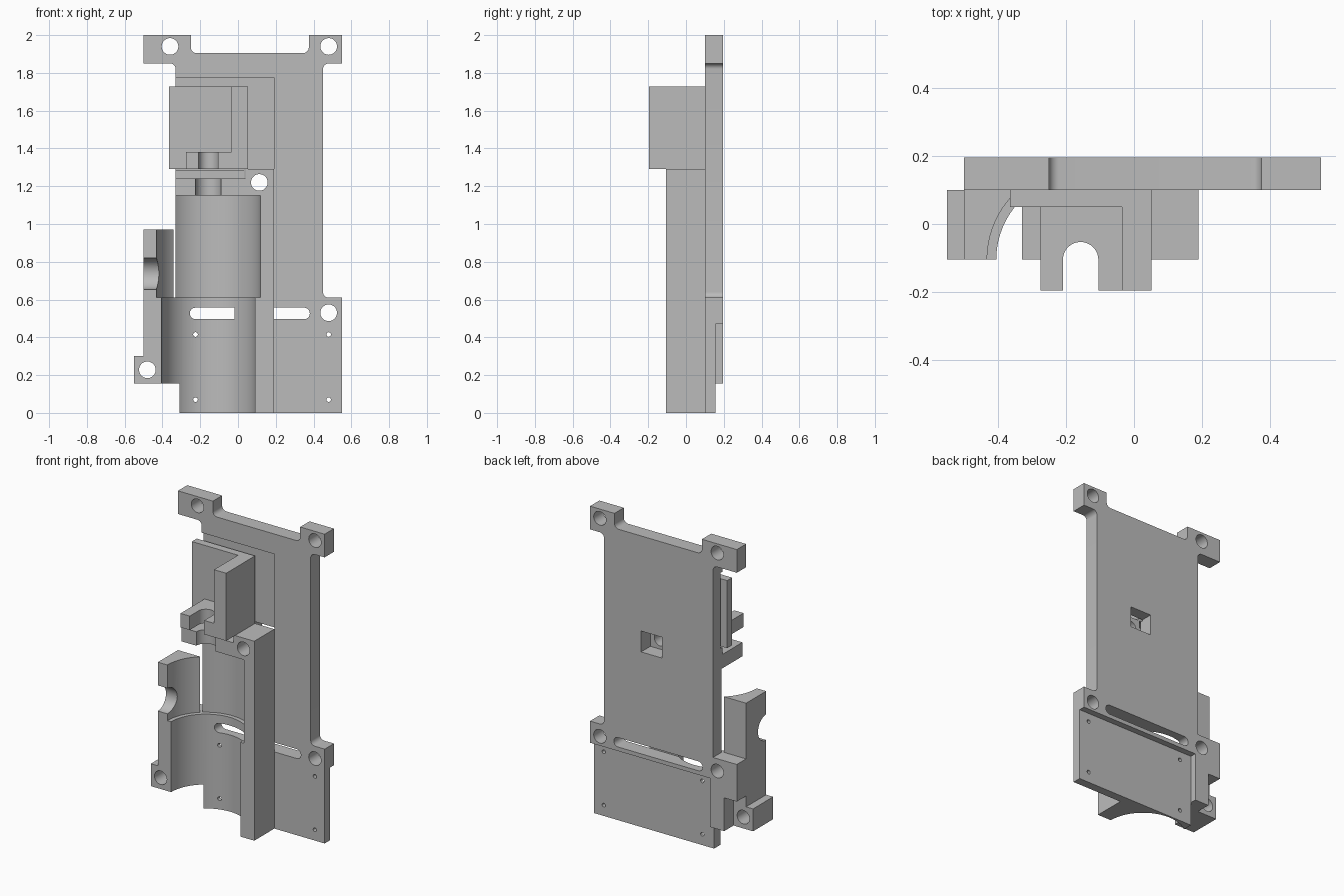
import bpy, bmesh, math
from mathutils import Vector

cube = bpy.data.objects.get("Cube")
if cube:
    bpy.data.objects.remove(cube, do_unlink=True)

grey = bpy.data.materials.new("plain grey")
grey.use_nodes = True
grey.diffuse_color = (0.5, 0.5, 0.5, 1)
grey.node_tree.nodes["Principled BSDF"].inputs["Base Color"].default_value = (0.5, 0.5, 0.5, 1)

PLACE = {
    "x": lambda a, b, t: (t, a, b),
    "y": lambda a, b, t: (a, t, b),
    "z": lambda a, b, t: (a, b, t),
}


def extrude(name, outline, axis, lo, hi):
    """Solid made by sweeping a flat outline along one axis."""
    bm = bmesh.new()
    ends = [[bm.verts.new(PLACE[axis](a, b, t)) for a, b in outline] for t in (lo, hi)]
    bm.faces.new(ends[0])
    bm.faces.new(ends[1])
    n = len(outline)
    for i in range(n):
        j = (i + 1) % n
        bm.faces.new((ends[0][i], ends[0][j], ends[1][j], ends[1][i]))
    bmesh.ops.recalc_face_normals(bm, faces=bm.faces)
    mesh = bpy.data.meshes.new(name)
    bm.to_mesh(mesh)
    bm.free()
    mesh.materials.append(grey)
    obj = bpy.data.objects.new(name, mesh)
    bpy.context.collection.objects.link(obj)
    return obj


def arc(a, b, r, start=0, end=360, n=48):
    steps = n if end - start == 360 else n + 1
    angles = [math.radians(start + (end - start) * i / n) for i in range(steps)]
    return [(a + r * math.cos(t), b + r * math.sin(t)) for t in angles]


def rect(a0, a1, b0, b1):
    return [(a0, b0), (a1, b0), (a1, b1), (a0, b1)]


def rounded(points, n=8):
    """Outline whose right-angled corners given as (a, b, radius) are filleted."""
    out = []
    for i, p in enumerate(points):
        c = Vector(p[:2])
        if len(p) == 2:
            out.append(tuple(c))
            continue
        u = (Vector(points[i - 1][:2]) - c).normalized()
        v = (Vector(points[(i + 1) % len(points)][:2]) - c).normalized()
        for k in range(n + 1):
            t = math.pi / 2 * k / n
            out.append(tuple(c + p[2] * (u * (1 - math.sin(t)) + v * (1 - math.cos(t)))))
    return out


def carve(obj, cutters):
    bpy.context.view_layer.objects.active = obj
    for cutter in cutters:
        cutter.hide_render = True
        mod = obj.modifiers.new("cut", "BOOLEAN")
        mod.operation, mod.solver, mod.object = "DIFFERENCE", "EXACT", cutter
        bpy.ops.object.modifier_apply(modifier=mod.name)


def hole(a, b, r, lo=0.09, hi=0.3):
    return extrude("hole_cutter", arc(a, b, r), "y", lo, hi)


FRONT, SEAM, BACK = -0.105, 0.10, 0.195
AXIS = -0.157
R = 0.03

# Mounting plate with four ears
plate = extrude("mounting_plate", rounded([
    (-0.31, 0), (0.55, 0), (0.55, 0.61), (0.45, 0.61, R), (0.45, 1.85, R),
    (0.55, 1.85), (0.55, 2), (0.375, 2), (0.375, 1.905, R), (-0.25, 1.905, R),
    (-0.25, 2), (-0.5, 2), (-0.5, 1.85), (-0.33, 1.85, R), (-0.33, 0.61),
    (-0.5, 0.61), (-0.5, 0.37), (-0.41, 0.37), (-0.41, 0.155), (-0.31, 0.155),
]), "y", SEAM, BACK)

# Front housing with side wall and foot
housing = extrude("cradle_housing", [
    (-0.31, 0), (0.19, 0), (0.19, 1.29), (0.04, 1.29), (0.04, 1.24), (-0.33, 1.24),
    (-0.33, 0.97), (-0.5, 0.97), (-0.5, 0.3), (-0.55, 0.3), (-0.55, 0.155), (-0.31, 0.155),
], "y", FRONT, SEAM)

# Stepped round cradle, cut through both parts
cradle = [
    extrude("lower_cradle_cutter", arc(AXIS, FRONT, 0.248, n=96), "z", -0.1, 0.62),
    extrude("upper_cradle_cutter", arc(AXIS, FRONT, 0.275, n=96), "z", 0.61, 1.15),
]
ear_holes = [hole(x, z, 0.044) for x, z in ((-0.36, 1.94), (0.48, 1.94), (0.48, 0.53), (-0.36, 0.53))]
pin_holes = [hole(x, z, 0.012) for x in (-0.225, 0.48) for z in (0.07, 0.415)]
slot = extrude("slot_cutter", rounded([
    (-0.255, 0.496, R), (0.38, 0.496, R), (0.38, 0.557, R), (-0.255, 0.557, R)]), "y", 0.09, 0.3)
rear_recess = extrude("recess_cutter", rect(-0.31, 0.6, -0.1, 0.47), "y", 0.155, 0.3)
nut_pocket = extrude("nut_cutter", rect(0.035, 0.185, 1.155, 1.29), "y", 0.05, 0.3)
slide_pocket = extrude("slide_cutter", rect(-0.4, 0.19, 1.285, 1.775), "y", 0.05, 0.12)
shaft_notch = extrude("shaft_cutter", arc(AXIS, FRONT, 0.068), "z", 1.1, 1.26)
side_notch = extrude("side_cutter", arc(FRONT, 0.737, 0.083), "x", -0.6, -0.3)
housing_holes = [hole(x, z, 0.044, -0.3) for x, z in ((0.113, 1.22), (-0.48, 0.228))]

plate_cuts = cradle + ear_holes + pin_holes + [slot, rear_recess, nut_pocket, slide_pocket]
housing_cuts = cradle + ear_holes[-1:] + [shaft_notch, side_notch] + housing_holes
carve(plate, plate_cuts)
carve(housing, housing_cuts)
for cutter in set(plate_cuts + housing_cuts):
    bpy.data.objects.remove(cutter, do_unlink=True)

# Angle bracket with a notched shelf
bracket = extrude("angle_bracket", [
    (-0.365, 0.05), (-0.035, 0.05), (-0.035, -BACK), (0.052, -BACK),
    (0.052, SEAM), (-0.365, SEAM)], "z", 1.29, 1.727)
shelf = extrude("notched_shelf", [
    (-0.035, -BACK), (-0.035, 0.05), (-0.275, 0.05), (-0.275, -BACK), (AXIS - 0.052, -BACK)]
    + arc(AXIS, FRONT, 0.052, 0, 180)[::-1] + [(AXIS + 0.052, -BACK)], "z", 1.29, 1.38)

# Smooth round walls, keep edges sharp
for obj in (plate, housing, bracket, shelf):
    bpy.ops.object.select_all(action="DESELECT")
    obj.select_set(True)
    bpy.context.view_layer.objects.active = obj
    bpy.ops.object.shade_smooth_by_angle(angle=math.radians(30))
